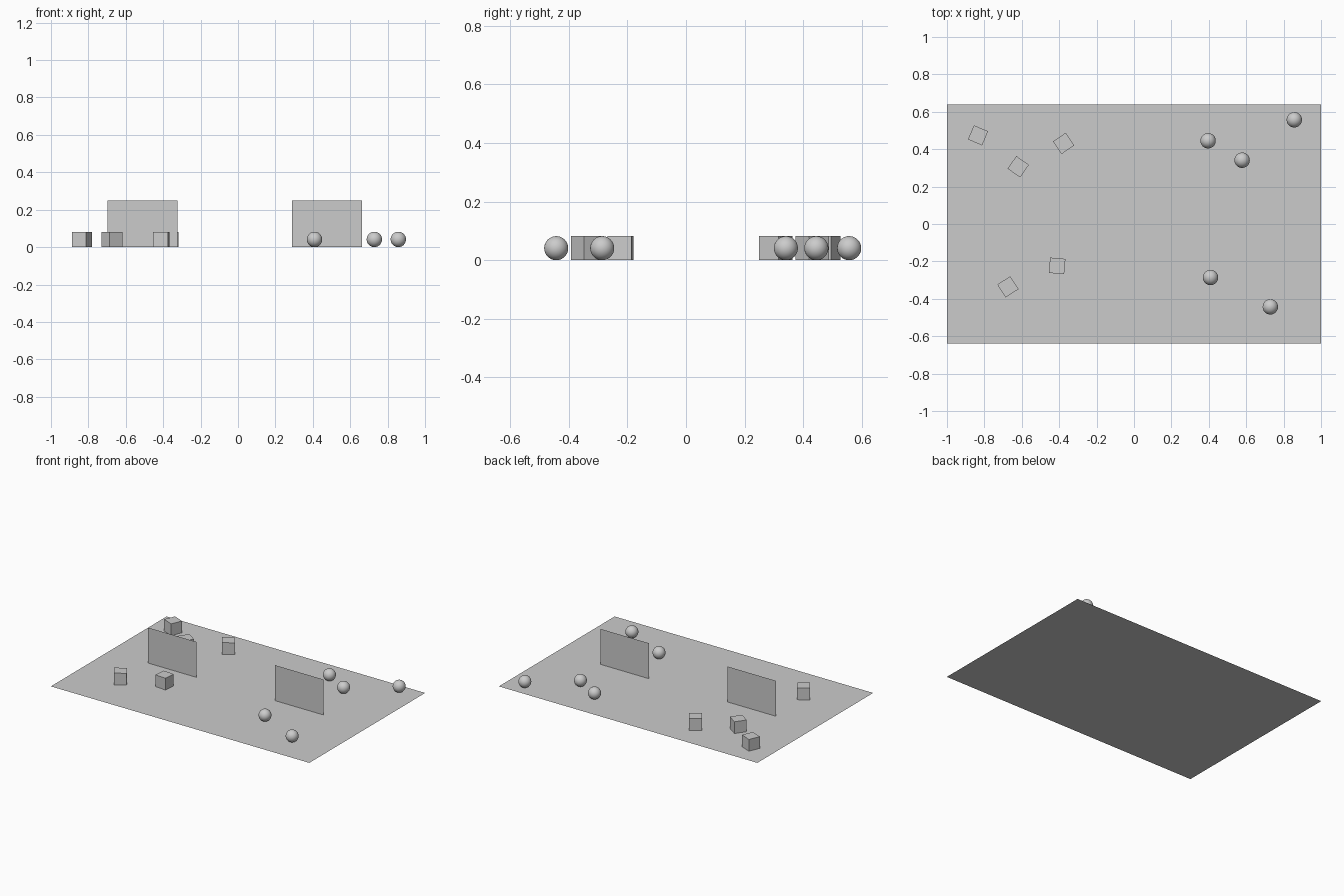
import bpy, math

if "Cube" in bpy.data.objects:
    bpy.data.objects.remove(bpy.data.objects["Cube"])

grey = bpy.data.materials.new("plain_grey")
grey.diffuse_color = (0.6, 0.6, 0.6, 1)
grey.use_nodes = True
grey.node_tree.nodes["Principled BSDF"].inputs["Base Color"].default_value = grey.diffuse_color

S = 0.082  # cube side and sphere diameter


def finish(name):
    ob = bpy.context.object
    ob.name = name
    ob.data.materials.append(grey)
    return ob


def sheet(name, loc, w, h, rx=0.0):
    bpy.ops.mesh.primitive_plane_add(size=1, location=loc, rotation=(rx, 0, 0))
    finish(name).scale = (w, h, 1)


# Floor sheet
sheet("floor", (0, 0, 0), 2, 1.28)

# Two upright panels on the centre line
for side, x in (("left", -0.51), ("right", 0.475)):
    sheet(side + "_panel", (x, 0, 0.124), 0.375, 0.248, math.pi / 2)

# Turned cubes on the left half: x, y, angle
cubes = [(-0.834, 0.474, -23), (-0.619, 0.306, -35), (-0.376, 0.431, 34),
         (-0.674, -0.336, 33), (-0.411, -0.224, -5)]
for i, (x, y, a) in enumerate(cubes):
    bpy.ops.mesh.primitive_cube_add(size=S, location=(x, y, S / 2),
                                    rotation=(0, 0, math.radians(a)))
    finish(f"cube_{i + 1}")

# Balls on the right half: x, y
balls = [(0.396, 0.445), (0.578, 0.341), (0.857, 0.557),
         (0.409, -0.286), (0.729, -0.443)]
for i, (x, y) in enumerate(balls):
    bpy.ops.mesh.primitive_uv_sphere_add(segments=48, ring_count=24,
                                         radius=S / 2, location=(x, y, S / 2))
    bpy.ops.object.shade_smooth()
    finish(f"ball_{i + 1}")
